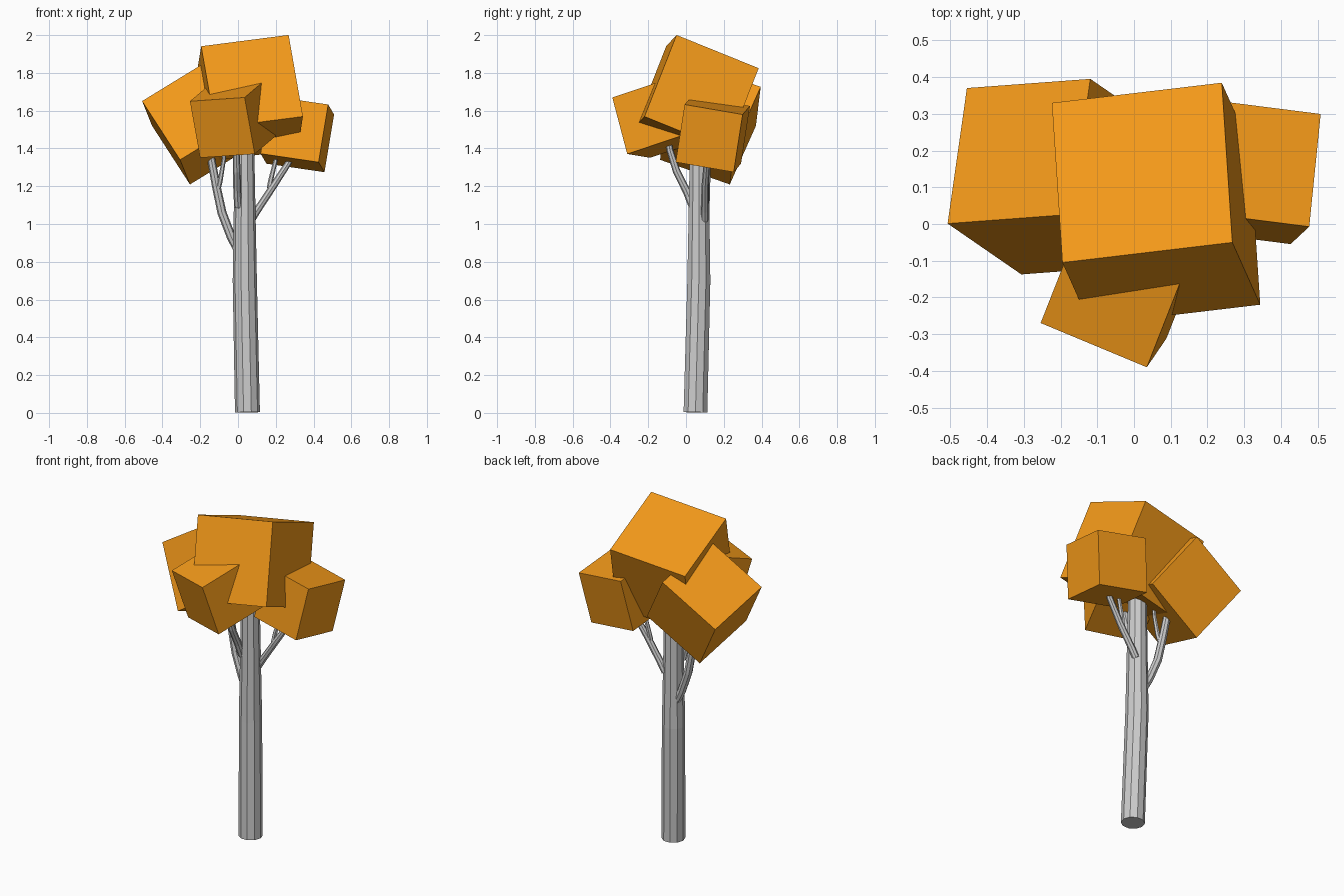
import bpy
import bmesh
from math import cos, sin, tau
from mathutils import Matrix, Vector

default = bpy.data.objects.get("Cube")
if default:
    bpy.data.objects.remove(default, do_unlink=True)

orange = bpy.data.materials.new("orange_leaves")
orange.use_nodes = True
orange.diffuse_color = (0.9, 0.32, 0.01, 1)
orange.node_tree.nodes["Principled BSDF"].inputs["Base Color"].default_value = orange.diffuse_color


def make_object(name, bm):
    bmesh.ops.recalc_face_normals(bm, faces=bm.faces)
    mesh = bpy.data.meshes.new(name)
    bm.to_mesh(mesh)
    bm.free()
    obj = bpy.data.objects.new(name, mesh)
    bpy.context.collection.objects.link(obj)
    return obj


def limb(name, path, radii, sides):
    """Faceted, capped tube along a path with one radius per point."""
    bm = bmesh.new()
    points = [Vector(p) for p in path]
    rings = []
    for i, (point, radius) in enumerate(zip(points, radii)):
        tangent = points[min(i + 1, len(points) - 1)] - points[max(i - 1, 0)]
        side = Vector((0, 1, 0)).cross(tangent).normalized()
        other = tangent.cross(side).normalized()
        angles = [tau * k / sides for k in range(sides)]
        rings.append([bm.verts.new(point + radius * (side * cos(a) + other * sin(a)))
                      for a in angles])
    for low, high in zip(rings, rings[1:]):
        for k in range(sides):
            n = (k + 1) % sides
            bm.faces.new((low[k], low[n], high[n], high[k]))
    bm.faces.new(rings[0])
    bm.faces.new(rings[-1])
    return make_object(name, bm)


def leaf_block(name, center, size, x_dir, y_dir):
    """Cube turned so that its edges follow the given directions."""
    x = Vector(x_dir).normalized()
    z = x.cross(Vector(y_dir)).normalized()
    turn = Matrix((x, z.cross(x), z)).transposed().to_4x4()
    bm = bmesh.new()
    bmesh.ops.create_cube(bm, size=size)
    obj = make_object(name, bm)
    obj.matrix_world = Matrix.Translation(center) @ turn
    obj.data.materials.append(orange)


# Trunk, slightly bent and tapered
limb("trunk", [(0.05, 0.05, 0.003), (0.036, 0.068, 0.7), (0.034, 0.07, 1.5)],
     [0.066, 0.064, 0.05], 10)

# Main branches
limb("left_side_branch",
     [(0.0, 0.085, 0.86), (-0.035, 0.09, 0.93), (-0.085, 0.1, 1.06),
      (-0.115, 0.105, 1.2), (-0.145, 0.11, 1.36), (-0.16, 0.11, 1.45)],
     [0.022, 0.024, 0.024, 0.023, 0.021, 0.02], 8)
limb("right_side_branch",
     [(0.07, 0.1, 1.02), (0.1, 0.1, 1.07), (0.18, 0.1, 1.19),
      (0.265, 0.11, 1.32), (0.3, 0.12, 1.4)],
     [0.02, 0.02, 0.019, 0.017, 0.016], 8)
limb("front_branch",
     [(0.0, 0.035, 1.09), (-0.004, 0.005, 1.17), (-0.006, -0.05, 1.28),
      (-0.01, -0.085, 1.39), (-0.012, -0.1, 1.48)],
     [0.02, 0.021, 0.02, 0.018, 0.017], 8)

# Small twigs
limb("left_side_twig",
     [(-0.108, 0.1, 1.17), (-0.094, 0.09, 1.23), (-0.075, 0.085, 1.34), (-0.07, 0.085, 1.42)],
     [0.013, 0.013, 0.011, 0.01], 6)
limb("right_side_twig",
     [(0.165, 0.1, 1.19), (0.175, 0.105, 1.24), (0.2, 0.11, 1.34), (0.21, 0.11, 1.4)],
     [0.013, 0.013, 0.011, 0.01], 6)

# Foliage blocks
leaf_block("top_foliage", (0.06, 0.055, 1.667), 0.47,
           (0.464, 0.055, 0.06), (-0.027, 0.433, -0.175))
leaf_block("left_side_foliage", (-0.213, 0.129, 1.533), 0.395,
           (0.336, 0.025, 0.206), (0.054, 0.37, -0.13))
leaf_block("front_foliage", (-0.028, -0.151, 1.557), 0.314,
           (0.288, -0.12, 0.02), (0.109, 0.278, 0.093))
leaf_block("right_side_foliage", (0.314, 0.142, 1.476), 0.313,
           (0.307, -0.039, -0.045), (0.031, 0.308, -0.053))
